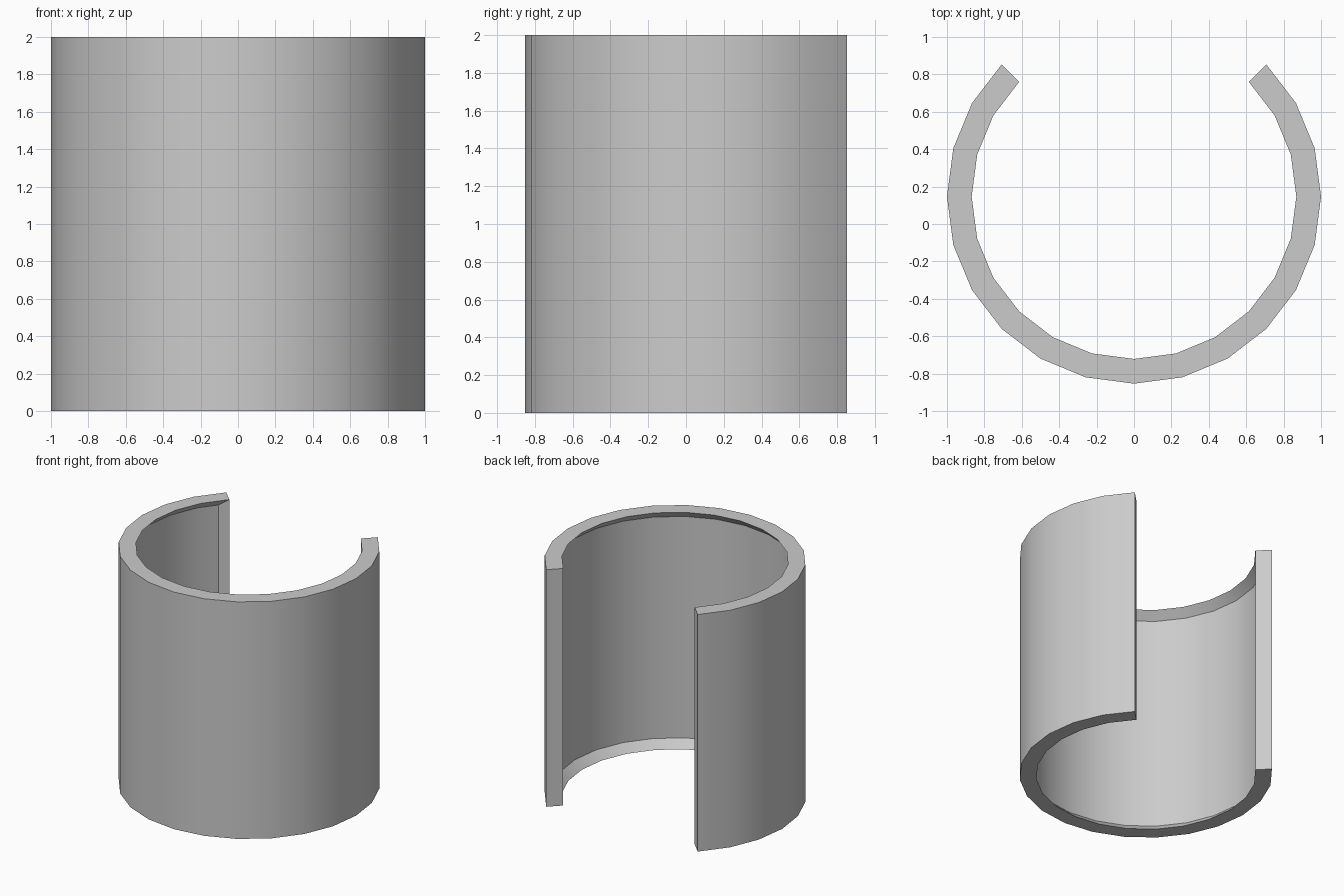
import bpy, bmesh
from math import cos, sin, radians

if "Cube" in bpy.data.objects:
    bpy.data.objects.remove(bpy.data.objects["Cube"])

OUTER, INNER, HEIGHT = 1.0, 0.868, 2.0
STEPS = 18                           # 15 degree facets over 270 degrees
CENTRE_Y = (1 - sin(radians(45))) / 2
BORDER = 0.066                       # rim width and recess depth

bm = bmesh.new()


def arc(radius, z):
    """Row of vertices around the open ring, gap facing +y."""
    angles = [radians(135 + 270 * i / STEPS) for i in range(STEPS + 1)]
    return [bm.verts.new((radius * cos(a), CENTRE_Y + radius * sin(a), z)) for a in angles]


# Cross-section corners swept round the arc
rows = [arc(OUTER, 0), arc(OUTER, HEIGHT), arc(INNER, HEIGHT), arc(INNER, 0)]
inner_faces = []
for k in range(4):
    a, b = rows[k], rows[(k + 1) % 4]
    for i in range(STEPS):
        face = bm.faces.new((a[i], a[i + 1], b[i + 1], b[i]))
        if k == 2:
            inner_faces.append(face)

# Flat ends at the gap
for i in (0, STEPS):
    bm.faces.new([row[i] for row in rows])
bmesh.ops.recalc_face_normals(bm, faces=bm.faces[:])

# Shallow recess in the inner wall, leaving a rim on all four sides
bmesh.ops.inset_region(bm, faces=inner_faces, thickness=BORDER, depth=-BORDER,
                       use_even_offset=True, use_boundary=True)

mesh = bpy.data.meshes.new("open_ring_shell")
bm.to_mesh(mesh)
bm.free()
shell = bpy.data.objects.new("open_ring_shell", mesh)
bpy.context.collection.objects.link(shell)

# Smooth walls, sharp rims
bpy.context.view_layer.objects.active = shell
shell.select_set(True)
bpy.ops.object.shade_smooth_by_angle(angle=radians(30))
